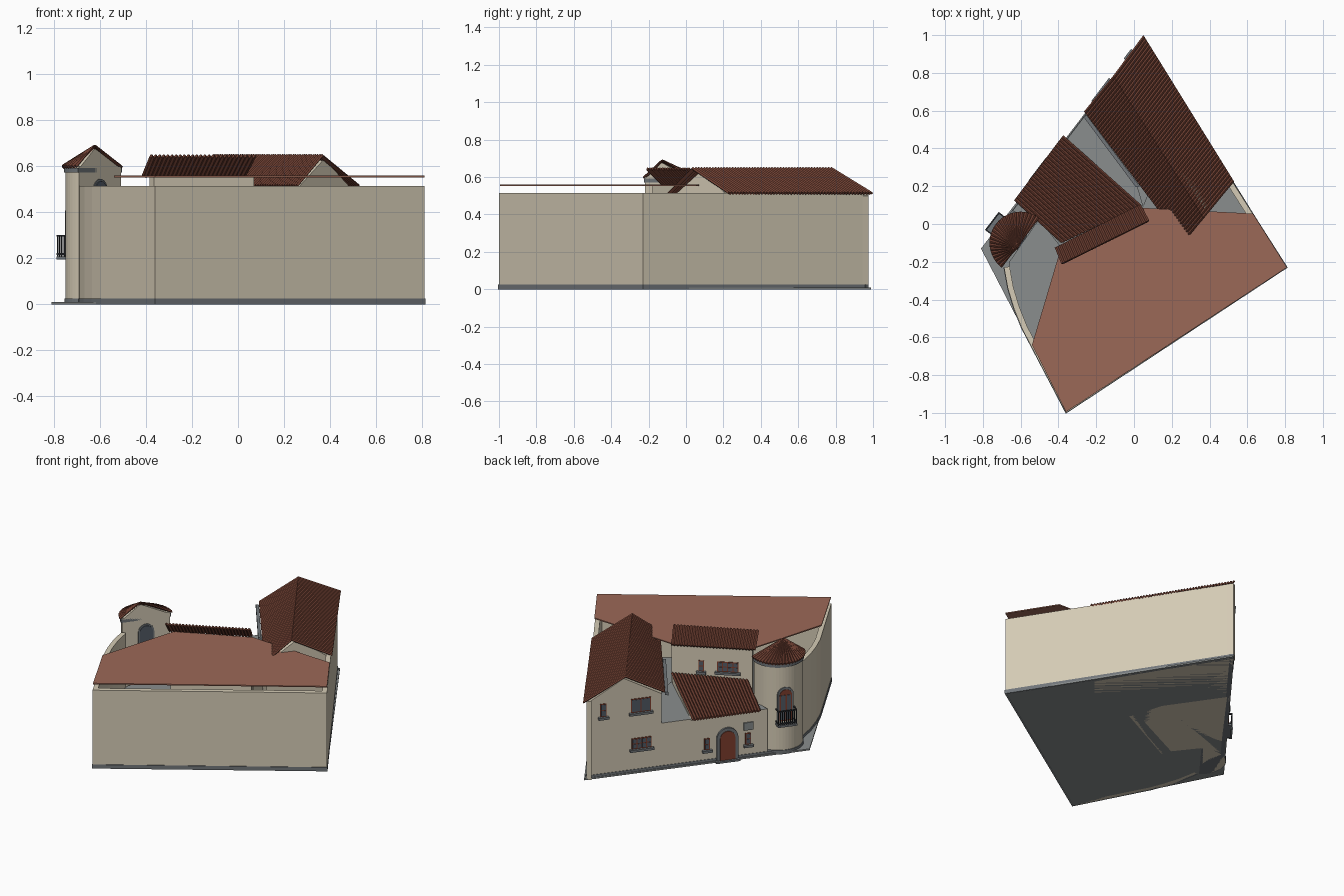
import bpy, bmesh, math
from mathutils import Vector

if "Cube" in bpy.data.objects:
    bpy.data.objects.remove(bpy.data.objects["Cube"])


def material(name, rgb):
    m = bpy.data.materials.new(name)
    m.use_nodes = True
    col = [(c / 255) ** 2.2 for c in rgb] + [1]
    m.diffuse_color = col
    m.node_tree.nodes["Principled BSDF"].inputs["Base Color"].default_value = col
    return m


CREAM = material("cream plaster", (212, 202, 180))
TILE = material("dark roof tile", (108, 64, 52))
CLAY = material("terracotta", (154, 104, 88))
GREY = material("grey paving", (136, 140, 140))
STONE = material("grey stone", (112, 117, 121))
WOOD = material("red wood", (128, 66, 50))
GLASS = material("window glass", (84, 92, 102))
IRON = material("black iron", (48, 50, 54))


def mesh(name, verts, faces, mats, top=None):
    me = bpy.data.meshes.new(name)
    bm = bmesh.new()
    vs = [bm.verts.new(v) for v in verts]
    for f in faces:
        bm.faces.new([vs[i] for i in f])
    bmesh.ops.recalc_face_normals(bm, faces=bm.faces)
    bm.to_mesh(me)
    bm.free()
    for m in mats:
        me.materials.append(m)
    if top is not None:                      # second colour on upward faces
        for p in me.polygons:
            p.material_index = int(p.normal.z > 0.9)
    ob = bpy.data.objects.new(name, me)
    bpy.context.collection.objects.link(ob)
    return ob


def loft(name, a, b, mats, top=None):
    n = len(a)
    sides = [(i, (i + 1) % n, n + (i + 1) % n, n + i) for i in range(n)]
    return mesh(name, a + b, sides + [tuple(range(n)), tuple(range(n, 2 * n))], mats, top)


def prism(name, pts, z0, z1, mats, top=None):
    return loft(name, [(x, y, z0) for x, y in pts], [(x, y, z1) for x, y in pts], mats, top)


def wall(name, path, outer, inner, z0, z1, mat):
    """Mitred wall along a clockwise path."""
    p = [Vector(q) for q in path]
    dirs = [(b - a).normalized() for a, b in zip(p, p[1:])]
    verts = []
    for i, q in enumerate(p):
        d0, d1 = dirs[max(i - 1, 0)], dirs[min(i, len(dirs) - 1)]
        n0, n1 = Vector((d0.y, -d0.x)), Vector((d1.y, -d1.x))
        m = (n0 + n1) / (1 + n0.dot(n1))
        for off, z in ((-outer, z0), (inner, z0), (inner, z1), (-outer, z1)):
            verts.append((*(q + m * off), z))
    k = len(p)
    faces = [(4 * i + j, 4 * i + (j + 1) % 4, 4 * i + 4 + (j + 1) % 4, 4 * i + 4 + j)
             for i in range(k - 1) for j in range(4)]
    faces += [(0, 1, 2, 3), tuple(range(4 * k - 4, 4 * k))]
    return mesh(name, verts, faces, [mat])


def tiles(name, eave, ridge, ribs, ridge_rise=1):
    """Barrel tiles running from the ridge curve down to the eave curve."""
    sub, rise = 4, 0.009
    n = ribs * sub
    verts, faces = [], []
    for i in range(n + 1):
        h = rise * abs(math.sin(math.pi * i / sub))
        verts.append(Vector(eave(i / n)) + Vector((0, 0, h)))
        verts.append(Vector(ridge(i / n)) + Vector((0, 0, h * ridge_rise)))
    for i in range(n):
        faces.append((2 * i, 2 * i + 1, 2 * i + 3, 2 * i + 2))
    ob = mesh(name, verts, faces, [TILE])
    if sum(p.normal.z for p in ob.data.polygons) < 0:
        ob.data.flip_normals()
    s = ob.modifiers.new("thickness", "SOLIDIFY")
    s.thickness, s.offset = 0.01, -1
    return ob


def line(a, b):
    a, b = Vector(a), Vector(b)
    return lambda s: a.lerp(b, s)


def slab(name, frame, pts, o0, o1, mat):
    """Extrude a (along, height) outline outward from a wall frame."""
    o, d, n = frame
    place = lambda out: [(*(o + d * t + n * out), z) for t, z in pts]
    return loft(name, place(o0), place(o1), [mat])


def box(name, frame, t0, t1, z0, z1, o0, o1, mat):
    return slab(name, frame, [(t0, z0), (t1, z0), (t1, z1), (t0, z1)], o0, o1, mat)


def arch(t, w, z0, z1):
    r = w / 2
    curve = [(t + r * math.cos(a * math.pi / 10), z1 - r + r * math.sin(a * math.pi / 10)) for a in range(11)]
    return [(t - r, z0), (t + r, z0)] + curve


def window(name, frame, t, w, z0, z1, cols, rows):
    h, b = w / 2, 0.006
    box(name + "_frame", frame, t - h, t + h, z0, z1, -0.01, 0.004, WOOD)
    cw, rh = (w - b) / cols, (z1 - z0 - b) / rows
    for i in range(cols):
        for j in range(rows):
            x, z = t - h + b + i * cw, z0 + b + j * rh
            box(name + "_pane", frame, x, x + cw - b, z, z + rh - b, 0, 0.006, GLASS)
    box(name + "_sill", frame, t - h - 0.012, t + h + 0.012, z0 - 0.015, z0, -0.01, 0.02, STONE)


# Plan directions: the long facade, its outward normal, and key corners
D = Vector((-0.606, -0.796))
N = Vector((-0.796, 0.606))
NORTH, EAST, SOUTH, WEST = (0.05, 0.99), (0.81, -0.23), (-0.36, -1.0), (-0.81, -0.13)
FACADE = (Vector((0.05, 1.0)) - N * 0.012, D, N)
fac = lambda t: tuple(FACADE[0] + D * t)

# Ground slab and courtyard paving
prism("ground_slab", [NORTH, EAST, SOUTH, WEST], 0, 0.01, [GREY])
path = [(0.042, 0.975), EAST, SOUTH, (-0.595, -0.55), (-0.635, -0.45), (-0.668, -0.34), (-0.688, -0.23)]
prism("courtyard_floor", [(0.25, 0.6), (0.78, -0.22), (-0.35, -0.96), (-0.57, -0.55), (-0.65, -0.33),
                          (-0.66, -0.2), (-0.5, 0.03), (0.05, 0.1)], 0.01, 0.16, [GREY])

# Perimeter wall with stone footing
wall("perimeter_wall", path, 0, 0.03, 0, 0.515, CREAM)
wall("perimeter_footing", path, 0.003, 0.01, 0, 0.026, STONE)

# Gabled wing
a, b = fac(0.025), fac(0.495)
a2, b2 = (0.495, 0.225), (0.255, -0.065)


def gable(p, q):
    mid = ((p[0] + q[0]) / 2, (p[1] + q[1]) / 2)
    return [(*p, 0), (*p, 0.5), (*mid, 0.632), (*q, 0.5), (*q, 0)]


loft("gabled_wing", gable(a, b), gable(a2, b2), [CREAM])
front_ridge, back_ridge = (-0.11, 0.785, 0.645), (0.37, 0.03, 0.645)
tiles("gable_roof_east", line((0.05, 1.0, 0.513), (0.53, 0.225, 0.513)), line(front_ridge, back_ridge), 50)
tiles("gable_roof_west", line((-0.265, 0.595, 0.513), (0.26, -0.1, 0.513)), line(front_ridge, back_ridge), 50)
loft("west_eave_trim", [(-0.25, 0.575, 0.485), (-0.27, 0.57, 0.485), (-0.27, 0.57, 0.505), (-0.25, 0.575, 0.505)],
     [(0.03, 0.2, 0.485), (0.01, 0.195, 0.485), (0.01, 0.195, 0.505), (0.03, 0.2, 0.505)], [STONE])

# Entrance block with a flat terrace and a low tiled roof
prism("entrance_block", [fac(0.49), fac(1.16), (-0.5, 0.02), (-0.39, -0.12), (0.05, 0.09), (0.0, 0.26)],
      0, 0.305, [CREAM, GREY], True)
tiles("entrance_roof", line((-0.375, 0.47, 0.312), (-0.635, 0.125, 0.312)),
      line((0.04, 0.1, 0.368), (-0.385, -0.1, 0.36)), 24)
loft("entrance_roof_core", [(-0.36, 0.46, 0.3), (-0.61, 0.12, 0.3), (-0.39, -0.1, 0.3), (0.03, 0.1, 0.3)],
     [(-0.36, 0.46, 0.303), (-0.61, 0.12, 0.303), (-0.39, -0.1, 0.345), (0.03, 0.1, 0.352)], [CREAM])
box("facade_footing", FACADE, 0.025, 1.2, 0, 0.026, -0.02, 0.003, STONE)

# Rear upper wall, its lean-to roof and the flat terracotta canopy
prism("rear_wall", [(0.05, 0.08), (-0.385, -0.14), (-0.365, -0.18), (0.07, 0.04)], 0, 0.553, [CREAM])
tiles("rear_lean_to_roof", line((0.035, 0.105, 0.556), (-0.42, -0.125, 0.556)),
      line((0.08, 0.02, 0.643), (-0.385, -0.21, 0.643)), 26)
prism("terracotta_canopy", [(-0.36, -0.995), EAST, (0.63, 0.055), (0.05, 0.085), (-0.385, -0.12), (-0.54, -0.64)],
      0.552, 0.559, [CLAY])

# Half-round tower
C = Vector((-0.6, -0.1))
START = math.atan2(-D.y, -D.x)


def half_ring(r, steps=24):
    return [tuple(C + r * Vector((math.cos(START + math.pi * i / steps), math.sin(START + math.pi * i / steps))))
            for i in range(steps + 1)]


prism("tower_wall", half_ring(0.15), 0, 0.6, [CREAM])
prism("tower_footing", half_ring(0.154), 0, 0.026, [STONE])
prism("tower_cornice", half_ring(0.157), 0.572, 0.592, [STONE])
apex = C + D * 0.036
ring = half_ring(0.15)
loft("tower_gable", [(*p, 0.59) for p in ring],
     [(*apex.lerp(Vector(p), 0.03), 0.675) for p in ring], [CREAM])


def tower_eave(s):
    ang = START + math.pi * s
    return (C.x + 0.165 * math.cos(ang), C.y + 0.165 * math.sin(ang), 0.597)


def tower_top(s):
    p = apex.lerp(Vector(tower_eave(s)[:2]), 0.03)
    return (p.x, p.y, 0.692)


tiles("tower_roof", tower_eave, tower_top, 24, 0.1)

# Tower openings and balcony
TOWER = (C + N * 0.15, D, N)
slab("tower_window_surround", TOWER, arch(0, 0.1, 0.22, 0.44), -0.03, 0.004, STONE)
slab("tower_window_frame", TOWER, arch(0, 0.078, 0.22, 0.425), 0, 0.008, WOOD)
for s in (-1, 1):
    box("tower_window_pane", TOWER, s * 0.018 - 0.013, s * 0.018 + 0.013, 0.23, 0.39, 0, 0.011, GLASS)
box("balcony_floor", TOWER, -0.06, 0.06, 0.195, 0.208, -0.03, 0.042, STONE)
for z in (0.215, 0.295):
    box("balcony_rail", TOWER, -0.06, 0.06, z, z + 0.007, 0.034, 0.041, IRON)
    for s in (-1, 1):
        box("balcony_side_rail", TOWER, s * 0.0565 - 0.0035, s * 0.0565 + 0.0035, z, z + 0.007, -0.02, 0.036, IRON)
for i in range(10):
    t = -0.057 + i * 0.0127
    box("balcony_baluster", TOWER, t - 0.002, t + 0.002, 0.205, 0.3, 0.035, 0.039, IRON)
INNER = (C, D, -N)
slab("terrace_door_surround", INNER, arch(0, 0.1, 0.3, 0.545), -0.01, 0.004, STONE)
slab("terrace_door_glass", INNER, arch(0, 0.082, 0.3, 0.535), -0.01, 0.008, GLASS)

# Facade openings
window("upper_window", FACADE, 0.365, 0.125, 0.4, 0.49, 2, 1)
window("lower_window", FACADE, 0.37, 0.125, 0.16, 0.23, 4, 2)
window("upper_slit", FACADE, 0.13, 0.04, 0.4, 0.485, 1, 2)
window("left_slit", FACADE, 0.78, 0.036, 0.09, 0.165, 1, 2)
window("right_slit", FACADE, 1.038, 0.036, 0.09, 0.165, 1, 2)
slab("door_surround", FACADE, arch(0.906, 0.135, 0, 0.22), -0.01, 0.012, STONE)
slab("entrance_door", FACADE, arch(0.906, 0.095, 0.01, 0.2), -0.01, 0.016, WOOD)
box("door_step", FACADE, 0.83, 0.98, 0, 0.012, -0.01, 0.03, STONE)
box("wall_plaque", FACADE, 1.01, 1.07, 0.185, 0.235, -0.01, 0.008, GREY)

# Windows on the rear upper wall
along = Vector((-0.892, -0.452))
REAR = (Vector((0.05, 0.08)), along, Vector((-0.452, 0.892)))
window("rear_window", REAR, 0.34, 0.13, 0.39, 0.455, 4, 2)
window("rear_slit", REAR, 0.18, 0.035, 0.385, 0.455, 1, 2)
